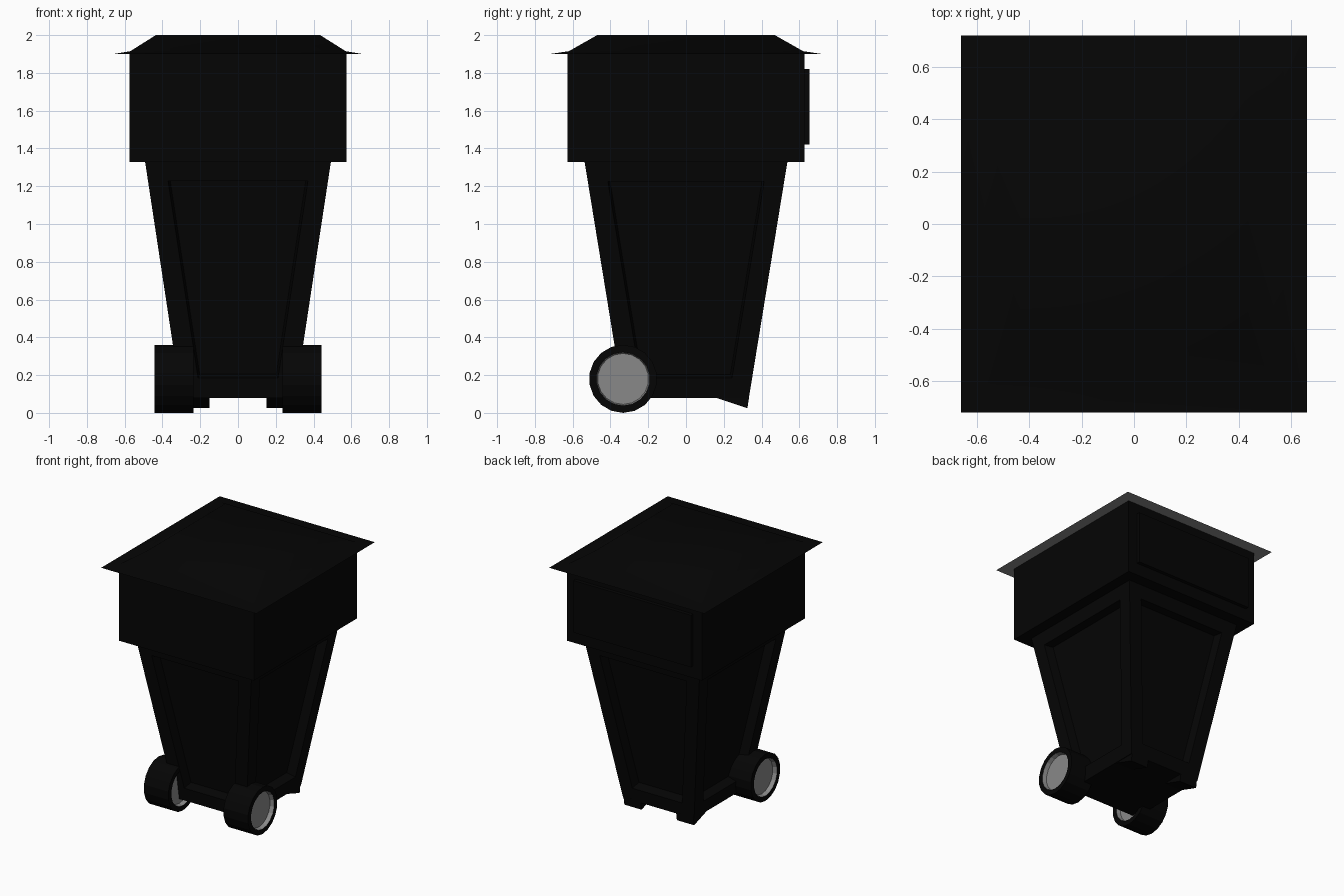
import bpy, bmesh, math

if "Cube" in bpy.data.objects:
    bpy.data.objects.remove(bpy.data.objects["Cube"])


def material(name, v):
    m = bpy.data.materials.new(name)
    m.diffuse_color = (v, v, v, 1)
    m.use_nodes = True
    m.node_tree.nodes["Principled BSDF"].inputs["Base Color"].default_value = m.diffuse_color
    return m


BLACK = material("black_plastic", 0.0015)
GREY = material("grey_plastic", 0.25)


def finish(bm, name, mat):
    bmesh.ops.recalc_face_normals(bm, faces=bm.faces)
    me = bpy.data.meshes.new(name)
    bm.to_mesh(me)
    bm.free()
    me.materials.append(mat)
    ob = bpy.data.objects.new(name, me)
    bpy.context.collection.objects.link(ob)
    return ob


def rect_loft(rings):
    """Closed stack of centred rectangles given as (half x, half y, z)."""
    bm = bmesh.new()
    loops = [[bm.verts.new((sx * x, sy * y, z))
              for sx, sy in ((-1, -1), (1, -1), (1, 1), (-1, 1))]
             for x, y, z in rings]
    for a, b in zip(loops, loops[1:]):
        for i in range(4):
            j = (i + 1) % 4
            bm.faces.new((a[i], a[j], b[j], b[i]))
    bm.faces.new(loops[0][::-1])
    bm.faces.new(loops[-1])
    bmesh.ops.recalc_face_normals(bm, faces=bm.faces)
    return bm


def prism(profile, x0, x1):
    """Extrude a (y, z) profile along x."""
    bm = bmesh.new()
    a, b = [[bm.verts.new((x, y, z)) for y, z in profile] for x in (x0, x1)]
    n = len(profile)
    for i in range(n):
        j = (i + 1) % n
        bm.faces.new((a[i], a[j], b[j], b[i]))
    bm.faces.new(a[::-1])
    bm.faces.new(b)
    return bm


def wheel_lathe(profile, side, y, z, sides=18):
    """Turn an (x, radius) profile around an axle parallel to x."""
    bm = bmesh.new()
    angles = [math.pi / 2 + 2 * math.pi * i / sides for i in range(sides)]
    rings = [[bm.verts.new((side * x, y + r * math.cos(a), z + r * math.sin(a)))
              for a in angles] for x, r in profile]
    for a, b in zip(rings, rings[1:]):
        for i in range(sides):
            j = (i + 1) % sides
            bm.faces.new((a[i], a[j], b[j], b[i]))
    bm.faces.new(rings[0][::-1])
    bm.faces.new(rings[-1])
    return bm


# Tapered body with a sunken panel on each of its four sides
bm = rect_loft([(0.302, 0.333, 0.08), (0.492, 0.537, 1.33)])
sides = [f for f in bm.faces if abs(f.normal.z) < 0.5]
bmesh.ops.inset_individual(bm, faces=sides, thickness=0.105,
                           use_even_offset=True)
bmesh.ops.inset_individual(bm, faces=sides, thickness=0.01, depth=-0.07,
                           use_even_offset=True)
finish(bm, "body", BLACK)

# Wide upper collar and the raised plate on its back
finish(rect_loft([(0.575, 0.627, 1.327), (0.575, 0.627, 1.905)]), "collar", BLACK)
finish(prism([(0.61, 1.42), (0.655, 1.42), (0.655, 1.82), (0.61, 1.82)],
             -0.5, 0.5), "back_plate", BLACK)

# Lid with flared brim; the underside is grey
bm = rect_loft([(0.66, 0.72, 1.9), (0.57, 0.62, 1.915), (0.435, 0.47, 2.0)])
for f in bm.faces:
    f.smooth = f.normal.z > 0
    if f.normal.z < -0.9:
        f.material_index = 1
lid = finish(bm, "lid", BLACK)
lid.data.materials.append(GREY)

# Wedge feet at the back, wheels at the front
for side, label in ((-1, "left"), (1, "right")):
    finish(prism([(0.16, 0.08), (0.325, 0.025), (0.335, 0.09), (0.16, 0.09)],
                 side * 0.15, side * 0.297), label + "_foot", BLACK)
    bm = wheel_lathe([(0.267, 0.135), (0.235, 0.142), (0.235, 0.18),
                      (0.443, 0.18), (0.443, 0.142), (0.411, 0.135)],
                     side, -0.333, 0.18)
    # Grey hub faces and recess walls
    for f in bm.faces:
        c = f.calc_center_median()
        if math.hypot(c.y + 0.333, c.z - 0.18) < 0.14:
            f.material_index = 1
    finish(bm, label + "_wheel", BLACK).data.materials.append(GREY)
